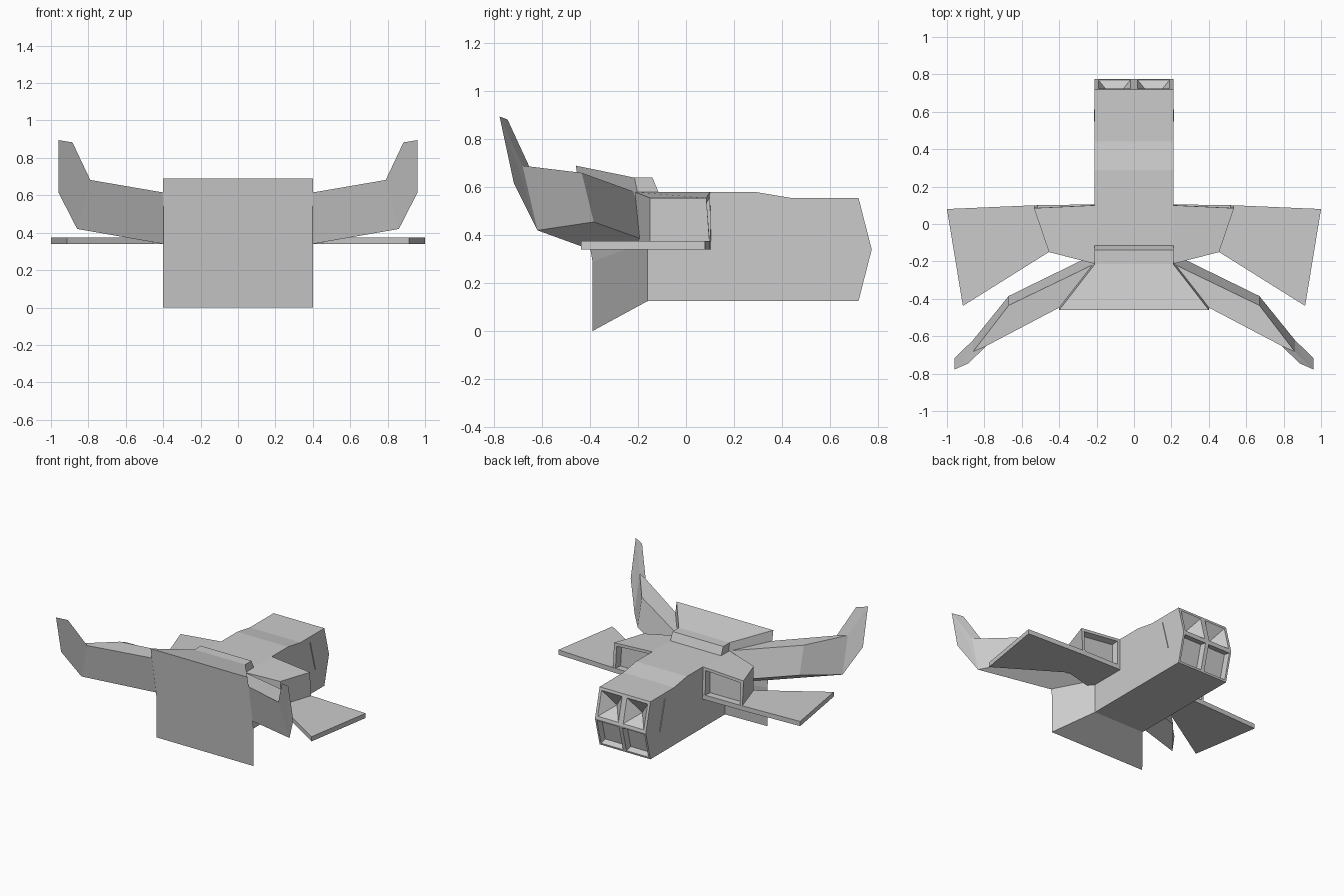
import bpy, bmesh
from mathutils import Vector

if "Cube" in bpy.data.objects:
    bpy.data.objects.remove(bpy.data.objects["Cube"])


def finish(name, bm, mirror=False):
    bmesh.ops.recalc_face_normals(bm, faces=bm.faces[:])
    me = bpy.data.meshes.new(name)
    bm.to_mesh(me)
    bm.free()
    ob = bpy.data.objects.new(name, me)
    bpy.context.collection.objects.link(ob)
    if mirror:
        m = ob.modifiers.new("mirror", 'MIRROR')
        m.use_mirror_merge = False
    return ob


def loft(a, b):
    """Closed solid between two matching rings of points."""
    bm = bmesh.new()
    va, vb = [bm.verts.new(p) for p in a], [bm.verts.new(p) for p in b]
    n = len(a)
    bm.faces.new(va)
    bm.faces.new(vb[::-1])
    for i in range(n):
        j = (i + 1) % n
        bm.faces.new((va[i], va[j], vb[j], vb[i]))
    bmesh.ops.recalc_face_normals(bm, faces=bm.faces[:])
    return bm


def side_prism(profile, x0, x1):
    return loft([(x0, y, z) for y, z in profile], [(x1, y, z) for y, z in profile])


def recess(bm, faces, border, depth):
    """Framed pocket with slightly tapered walls."""
    bmesh.ops.inset_individual(bm, faces=faces, thickness=border)
    bmesh.ops.inset_individual(bm, faces=faces, thickness=0.008, depth=-depth)


# Fuselage with top hump
bm = side_prism([(-.16, .125), (.72, .125), (.775, .34), (.72, .555), (.44, .555),
                 (.29, .58), (-.115, .58), (-.14, .64), (-.215, .64), (-.16, .375)],
                -.21, .21)
bmesh.ops.bisect_plane(bm, geom=bm.verts[:] + bm.edges[:] + bm.faces[:],
                       plane_co=(0, 0, 0), plane_no=(1, 0, 0))
bm.normal_update()
end_faces = [f for f in bm.faces if f.normal.y > .9 and f.calc_center_median().y > .7]
upper = [f for f in end_faces if f.normal.z > 0]
lower = [f for f in end_faces if f.normal.z < 0]
# pyramid funnels above, rectangular pockets below
recess(bm, lower, .02, .045)
bmesh.ops.inset_individual(bm, faces=upper, thickness=.028)
bmesh.ops.poke(bm, faces=upper, offset=-.085)
finish("fuselage", bm)

# Flared front shield
back = [(-.16, .125), (-.16, .375), (-.215, .64)]
front = [(-.39, 0), (-.39, .29), (-.46, .69)]


def ring(w, pts):
    return [(w, y, z) for y, z in pts] + [(-w, y, z) for y, z in pts[::-1]]


finish("front_shield", loft(ring(.21, back), ring(.4, front)))

# Swept upper wing with raised tip
v = [(.21, -.213, .58), (.21, -.16, .375), (.4, -.40, .34), (.4, -.447, .615),   # root
     (.67, -.435, .66), (.67, -.385, .455),                                   # rear bend
     (.79, -.652, .682), (.86, -.62, .42), (.86, -.682, .69),                 # outer end
     (.885, -.745, .883), (.96, -.778, .895), (.96, -.718, .615)]               # tip
f = [(0, 1, 2, 3), (0, 4, 5, 1), (4, 8, 7, 5), (0, 3, 6, 8, 4), (1, 5, 7, 2),
     (3, 2, 7, 6), (6, 7, 11, 10, 9), (8, 10, 11, 7), (6, 9, 10, 8)]
bm = bmesh.new()
vs = [bm.verts.new(p) for p in v]
for face in f:
    bm.faces.new([vs[i] for i in face])
finish("swept_wing", bm, True)

# Flat lower wing
plan = [(.21, .105), (.535, .1), (1, .08), (.915, -.438), (.455, -.15), (.21, -.21)]
finish("flat_wing", loft([(x, y, .34) for x, y in plan],
                         [(x, y, .375) for x, y in plan]), True)

# Engine pod with rear pocket
bm = loft([(.21, .105, .341), (.535, .1, .341), (.455, -.15, .341), (.21, -.21, .341)],
          [(.21, .1, .58), (.535, .085, .555), (.455, -.15, .555), (.21, -.213, .58)])
bm.normal_update()
recess(bm, [f for f in bm.faces if f.normal.y > .9], .03, .05)
finish("engine_pod", bm, True)

# Thin slanted strip on each flank
finish("side_strip", side_prism([(.549, .51), (.554, .512), (.613, .292), (.608, .29)],
                                .205, .215), True)
